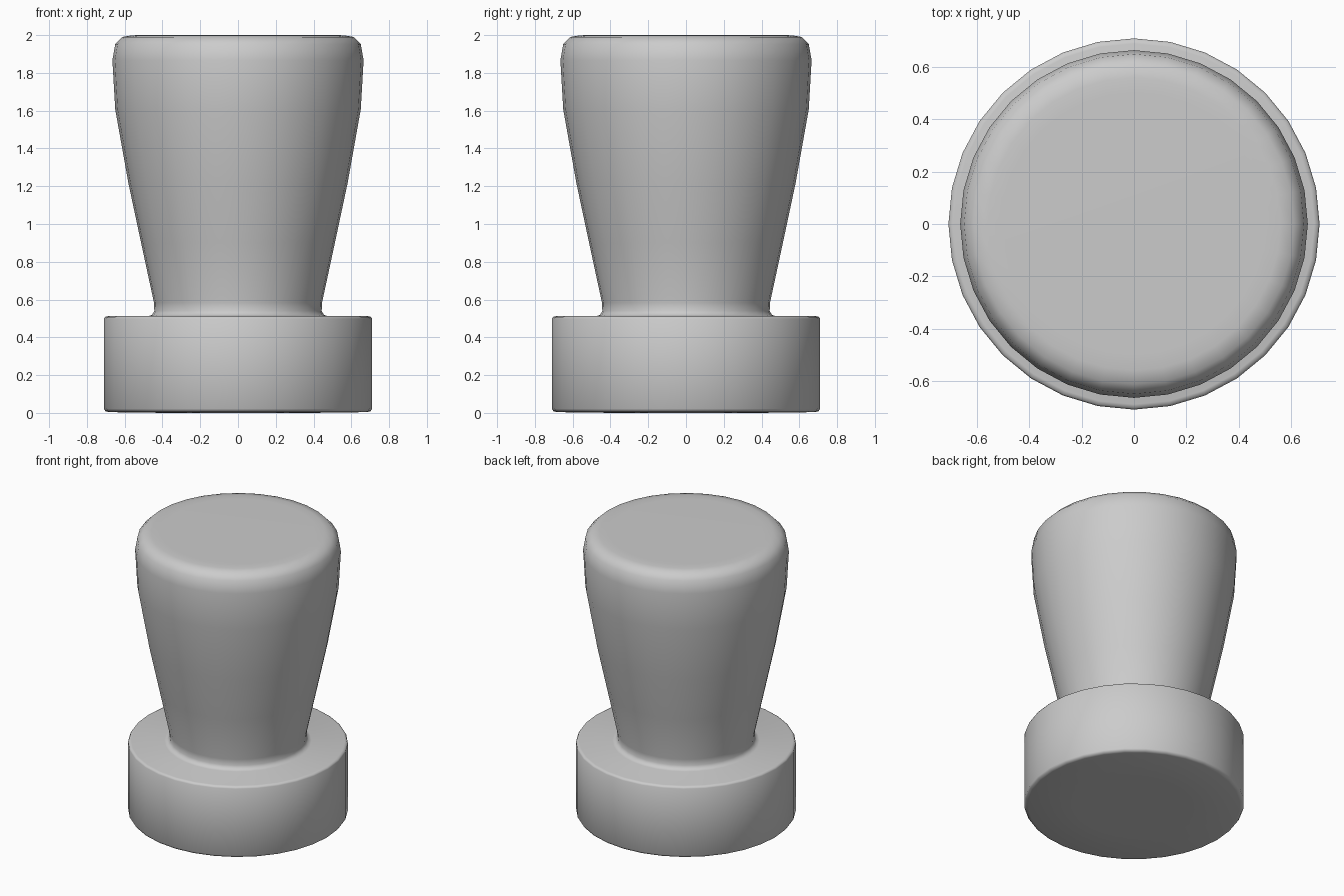
import bpy, bmesh
from math import cos, sin, tau

if "Cube" in bpy.data.objects:
    bpy.data.objects.remove(bpy.data.objects["Cube"])

SIDES = 32

# Outline (radius, height) from the bottom centre to the top centre
profile = [
    # base disc with softened rims
    (0.38, 0.0), (0.685, 0.004), (0.702, 0.009), (0.71, 0.022),
    (0.71, 0.498), (0.704, 0.508), (0.69, 0.512),
    # fillet into the handle
    (0.475, 0.512), (0.455, 0.519), (0.443, 0.54),
    # flared handle
    (0.445, 0.584), (0.513, 0.9), (0.58, 1.215), (0.65, 1.607), (0.665, 1.867),
    # rounded top
    (0.65, 1.952), (0.613, 1.99), (0.56, 1.999), (0.5, 2.0),
]


def lathe(name, points):
    bm = bmesh.new()
    rings = [[bm.verts.new((r * cos(tau * i / SIDES), r * sin(tau * i / SIDES), z))
              for i in range(SIDES)] for r, z in points]
    for low, high in zip(rings, rings[1:]):
        for i in range(SIDES):
            j = (i + 1) % SIDES
            bm.faces.new((low[i], low[j], high[j], high[i]))
    # end caps
    bm.faces.new(rings[0][::-1])
    bm.faces.new(rings[-1])
    for f in bm.faces:
        f.smooth = True
    mesh = bpy.data.meshes.new(name)
    bm.to_mesh(mesh)
    bm.free()
    obj = bpy.data.objects.new(name, mesh)
    bpy.context.collection.objects.link(obj)
    return obj


# One continuous turned body: base disc and handle
lathe("handle_and_base", profile)
